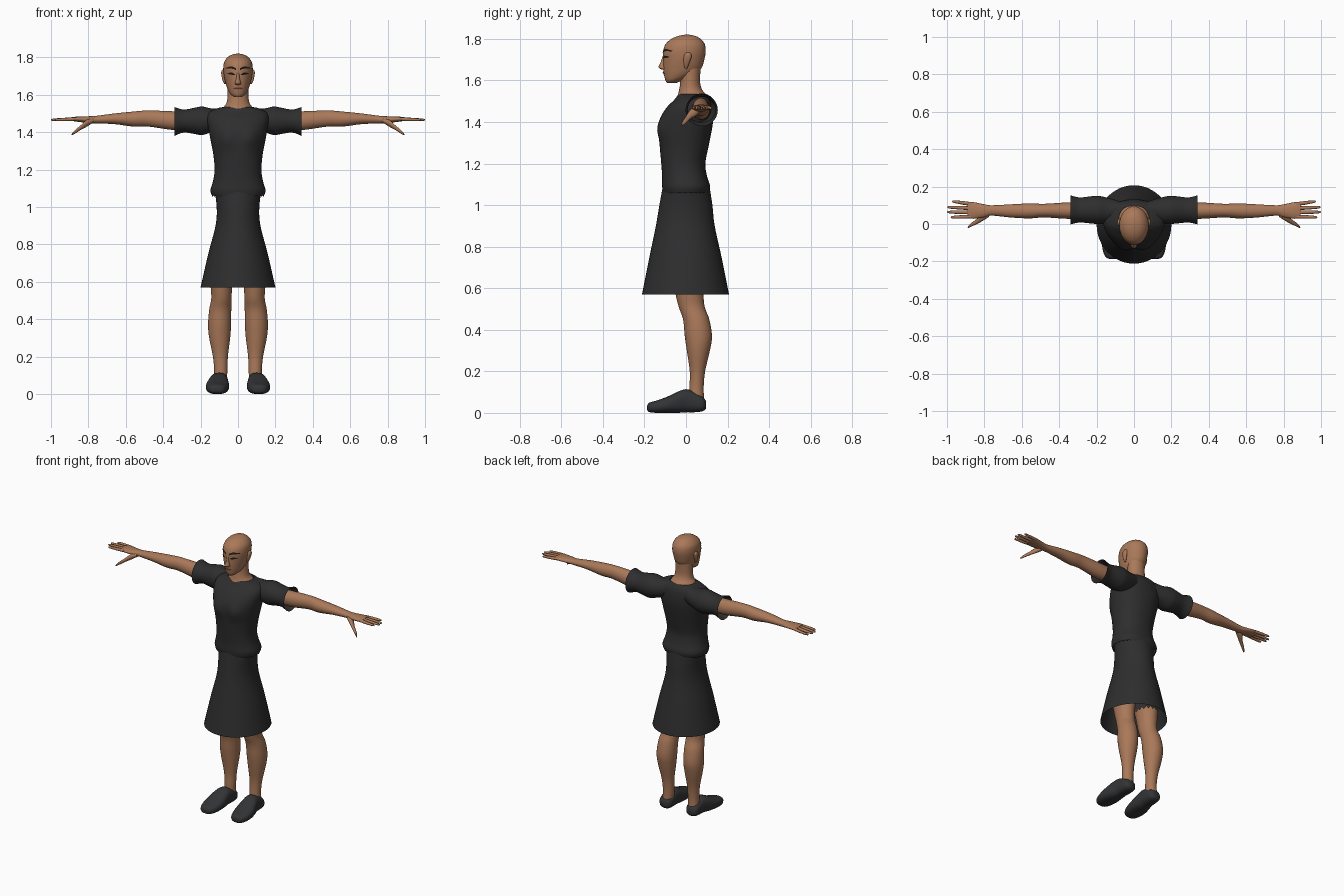
import bpy, bmesh, math
from mathutils import Vector
from mathutils.bvhtree import BVHTree


def material(name, rgb):
    m = bpy.data.materials.new(name)
    m.diffuse_color = (*rgb, 1)
    return m


SKIN = material("skin", (0.40, 0.19, 0.10))
CLOTH = material("dark cloth", (0.027, 0.027, 0.028))
SHOE = material("shoe grey", (0.033, 0.034, 0.036))
BROW = material("brow black", (0.012, 0.010, 0.010))
LIPS = material("lip brown", (0.25, 0.095, 0.06))


def finish(name, bm, mat, angle=50):
    me = bpy.data.meshes.new(name)
    bm.to_mesh(me)
    bm.free()
    me.materials.append(mat)
    ob = bpy.data.objects.new(name, me)
    bpy.context.collection.objects.link(ob)
    bpy.ops.object.select_all(action='DESELECT')
    ob.select_set(True)
    bpy.context.view_layer.objects.active = ob
    bpy.ops.object.shade_smooth_by_angle(angle=math.radians(angle))
    return ob


def smooth_rings(rings, sub):
    """Catmull-Rom interpolation between cross-sections."""
    out = []
    n = len(rings)
    for i in range(n - 1):
        p = [rings[max(0, min(n - 1, i + k))] for k in (-1, 0, 1, 2)]
        for j in range(sub):
            t = j / sub
            out.append([0.5 * (2 * b + (c - a) * t + (2 * a - 5 * b + 4 * c - d) * t * t
                               + (3 * b - a - 3 * c + d) * t ** 3) for a, b, c, d in zip(*p)])
    return out + [list(rings[-1])]


def loft(name, mat, axis, rings, sides=32, sub=4, power=2.0, caps=(True, True),
         jag=(0, 0), side=1, warp=None):
    """Skin through rings of (position, a_min, a_max, b_min, b_max) along an axis."""
    bm = bmesh.new()
    rows = []
    rings = smooth_rings(rings, sub)
    for r, (t, a0, a1, b0, b1) in enumerate(rings):
        row = []
        for k in range(sides):
            ang = 2 * math.pi * k / sides
            c, s = math.cos(ang), math.sin(ang)
            a = (a0 + a1) / 2 + (a1 - a0) / 2 * math.copysign(abs(c) ** (2 / power), c)
            b = (b0 + b1) / 2 + (b1 - b0) / 2 * math.copysign(abs(s) ** (2 / power), s)
            tt = t
            if r == 0 and k % 2:
                tt += jag[0]
            if r == len(rings) - 1 and k % 2:
                tt += jag[1]
            co = {'x': (tt, a, b), 'y': (a, tt, b), 'z': (a, b, tt)}[axis]
            co = Vector(warp(*co)) if warp else Vector(co)
            co.x *= side
            row.append(bm.verts.new(co))
        rows.append(row)
    for r0, r1 in zip(rows, rows[1:]):
        for k in range(sides):
            n = (k + 1) % sides
            bm.faces.new((r0[k], r0[n], r1[n], r1[k]))
    if caps[0]:
        bm.faces.new(rows[0][::-1])
    if caps[1]:
        bm.faces.new(rows[-1])
    bmesh.ops.recalc_face_normals(bm, faces=bm.faces)
    return finish(name, bm, mat)


def sym(rows):
    """(z, half width, front, back) to full rings."""
    return [(z, -w, w, f, b) for z, w, f, b in rows]


# Head and neck
head = loft("head", SKIN, 'z', sym([
    (1.588, .020, -.092, -.045), (1.603, .040, -.100, -.01), (1.63, .056, -.106, .045),
    (1.66, .066, -.109, .075), (1.70, .075, -.110, .088), (1.74, .079, -.110, .095),
    (1.775, .074, -.098, .090), (1.80, .056, -.070, .070), (1.814, .033, -.037, .045),
    (1.82, .006, -.005, .015)]))
loft("neck", SKIN, 'z', sym([
    (1.49, .095, -.06, .115), (1.53, .079, -.040, .098), (1.555, .062, -.033, .078),
    (1.59, .056, -.028, .068), (1.66, .055, -.028, .07)]))
loft("nose", SKIN, 'z', sym([
    (1.652, .008, -.115, -.10), (1.657, .016, -.126, -.09), (1.666, .015, -.132, -.09),
    (1.69, .009, -.121, -.09), (1.715, .008, -.113, -.09), (1.73, .006, -.106, -.09)]),
    sides=16)
for s, tag in ((1, "left"), (-1, "right")):
    loft(tag + "_ear", SKIN, 'z', [
        (1.658, .066, .074, -.006, .006), (1.675, .066, .082, -.010, .013),
        (1.705, .068, .089, -.012, .025), (1.725, .070, .089, -.008, .026),
        (1.735, .072, .082, .002, .016)], sides=14, side=s)

# Face details as thin strips laid on the head
bpy.context.view_layer.update()
tree = BVHTree.FromPolygons([v.co for v in head.data.vertices],
                            [p.vertices[:] for p in head.data.polygons])


def strip(name, mat, points, side=1, lift=.003):
    """points: (x, z, half height) along the strip."""
    bm = bmesh.new()
    cols = []
    for x, z, h in smooth_rings(points, 4):
        col = []
        for zz in (z - h, z + h):
            hit = tree.ray_cast(Vector((x * side, -1, zz)), Vector((0, 1, 0)))[0]
            col.append(bm.verts.new(hit - Vector((0, lift, 0))))
        cols.append(col)
    for a, b in zip(cols, cols[1:]):
        f = bm.faces.new((a[0], b[0], b[1], a[1]))
        f.normal_update()
        if f.normal.y > 0:
            f.normal_flip()
    return finish(name, bm, mat)


for s, tag in ((1, "left"), (-1, "right")):
    strip(tag + "_eyebrow", BROW, [(.012, 1.737, .005), (.035, 1.746, .006), (.066, 1.742, .002)], s)
    strip(tag + "_eye", BROW, [(.016, 1.708, .001), (.034, 1.713, .006), (.056, 1.713, .002)], s)
strip("lips", LIPS, [(-.026, 1.634, .001), (-.01, 1.635, .007), (.01, 1.635, .007),
                     (.026, 1.634, .001)])
strip("mouth_line", BROW, [(-.024, 1.635, .001), (0, 1.636, .0015), (.024, 1.635, .001)], lift=.005)


# Shirt body with a soft bust and a ragged hem
def bust(x, y, z):
    if y < 0:
        y -= .016 * math.exp(-((abs(x) - .065) / .045) ** 2 - ((z - 1.365) / .05) ** 2)
    return x, y, z


loft("shirt", CLOTH, 'z', sym([
    (1.055, .137, -.108, .108), (1.09, .147, -.115, .116), (1.14, .133, -.115, .101),
    (1.20, .125, -.119, .093), (1.28, .132, -.126, .108), (1.36, .147, -.130, .124),
    (1.42, .158, -.122, .132), (1.47, .165, -.093, .130), (1.505, .155, -.058, .122),
    (1.528, .110, -.040, .108), (1.534, .080, -.034, .098)]),
    sides=56, power=2.2, caps=(False, False), jag=(.03, 0), warp=bust)

# Skirt, open underneath
loft("skirt", CLOTH, 'z', sym([
    (.57, .20, -.212, .207), (.75, .159, -.176, .171), (.90, .120, -.145, .138),
    (1.0, .114, -.128, .127), (1.11, .128, -.108, .110)]), sides=48, caps=(False, False))

# Arms, hands, sleeves, legs and shoes, one per side
FINGERS = {  # root y, tip x, tip y
    "index": (.040, .980, .036), "middle": (.062, 1.0, .064),
    "ring": (.084, .998, .090), "little": (.106, .972, .121)}
for s, tag in ((1, "left"), (-1, "right")):
    loft(tag + "_sleeve", CLOTH, 'x', [
        (.07, .03, .12, 1.42, 1.531), (.14, .004, .14, 1.40, 1.527),
        (.19, .0, .150, 1.385, 1.537), (.23, .003, .148, 1.39, 1.531),
        (.29, .008, .142, 1.398, 1.521), (.34, -.002, .153, 1.38, 1.534)],
        caps=(False, False), side=s)
    loft(tag + "_arm", SKIN, 'x', [
        (.28, .030, .115, 1.41, 1.51), (.36, .028, .115, 1.413, 1.512),
        (.48, .035, .108, 1.43, 1.516), (.56, .030, .110, 1.43, 1.510),
        (.66, .035, .105, 1.443, 1.50), (.76, .045, .100, 1.447, 1.487),
        (.80, .036, .105, 1.449, 1.485), (.86, .028, .117, 1.456, 1.483),
        (.89, .034, .114, 1.460, 1.480)], sides=28, caps=(False, True), jag=(.015, 0), side=s)
    for f, (y0, tx, ty) in FINGERS.items():
        rings = []
        for t, r in ((0, .010), (.45, .0098), (.85, .0075), (.97, .005), (1, .001)):
            x, y, z = .865 + (tx - .865) * t, y0 + (ty - y0) * t, 1.470 - .004 * t
            rings.append((x, y - r, y + r, z - r * .9, z + r * .9))
        loft(f"{tag}_{f}_finger", SKIN, 'x', rings, sides=12, sub=3, side=s)
    loft(tag + "_thumb", SKIN, 'x', [
        (.775, .038, .075, 1.45, 1.475), (.81, .016, .060, 1.428, 1.466),
        (.84, .000, .028, 1.412, 1.438), (.87, -.014, .006, 1.393, 1.413),
        (.885, -.021, -.010, 1.384, 1.396), (.889, -.018, -.015, 1.386, 1.390)],
        sides=14, side=s)
    loft(tag + "_leg", SKIN, 'z', [
        (.06, .060, .130, .012, .088), (.12, .057, .127, .016, .085),
        (.20, .054, .134, .018, .092), (.30, .042, .154, .004, .115),
        (.37, .037, .160, -.006, .125), (.45, .036, .154, -.014, .112),
        (.51, .034, .143, -.035, .090), (.57, .032, .146, -.050, .085),
        (.66, .022, .155, -.068, .090)], caps=(True, False), jag=(0, -.02), side=s)
    loft(tag + "_shoe", SHOE, 'y', [
        (-.187, .098, .130, .015, .034), (-.177, .074, .151, .004, .049),
        (-.14, .056, .167, .0, .060), (-.09, .048, .171, .0, .078),
        (-.04, .050, .161, .0, .102), (.0, .053, .149, .003, .114),
        (.04, .053, .144, .003, .102), (.08, .058, .138, .008, .078),
        (.096, .078, .120, .020, .058)], power=2.5, side=s)
